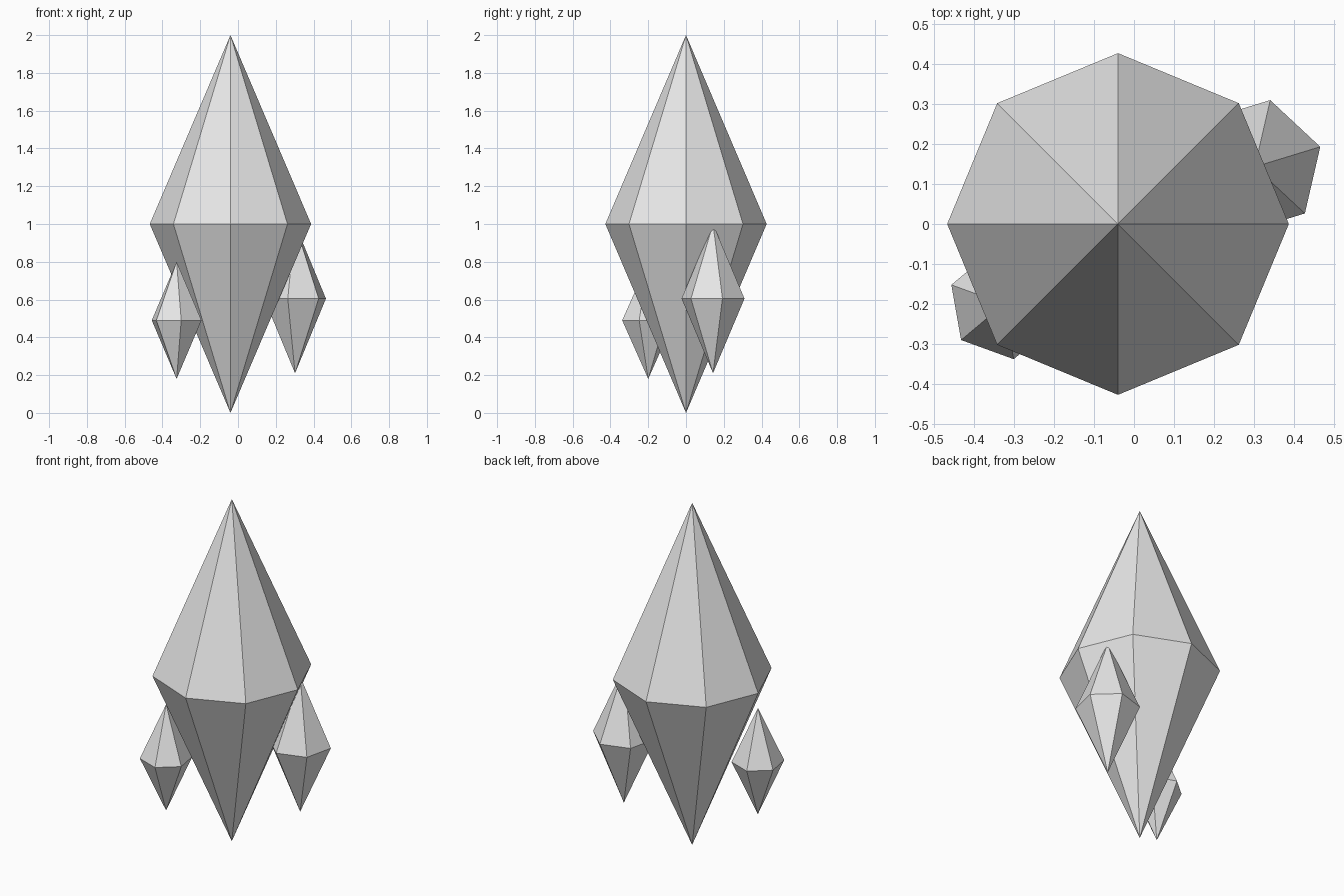
import bpy
import bmesh
from math import cos, sin, tau, radians

cube = bpy.data.objects.get("Cube")
if cube:
    bpy.data.objects.remove(cube, do_unlink=True)

# Single stone colour
STONE = (0.8, 0.8, 0.8, 1.0)
stone = bpy.data.materials.new("pale_grey_crystal")
stone.use_nodes = True
stone.diffuse_color = STONE
stone.node_tree.nodes["Principled BSDF"].inputs["Base Color"].default_value = STONE


def crystal(name, centre, radius, half_height, sides, turn=0):
    """Flat-faced double pyramid around a middle ring."""
    x, y, z = centre
    bm = bmesh.new()
    top = bm.verts.new((x, y, z + half_height))
    bottom = bm.verts.new((x, y, z - half_height))
    angles = [radians(turn) + tau * i / sides for i in range(sides)]
    ring = [bm.verts.new((x + radius * cos(a), y + radius * sin(a), z)) for a in angles]
    for a, b in zip(ring, ring[1:] + ring[:1]):
        bm.faces.new((a, b, top))
        bm.faces.new((b, a, bottom))
    mesh = bpy.data.meshes.new(name)
    bm.to_mesh(mesh)
    bm.free()
    mesh.materials.append(stone)
    obj = bpy.data.objects.new(name, mesh)
    bpy.context.collection.objects.link(obj)
    return obj


# Large middle crystal and its two small companions
crystal("main_crystal", (-0.04, 0, 1.0), 0.427, 1.0, 8)
crystal("left_crystal", (0.302, 0.143, 0.605), 0.171, 0.395, 6, turn=17)
crystal("right_crystal", (-0.325, -0.2, 0.49), 0.14, 0.31, 6, turn=40)
